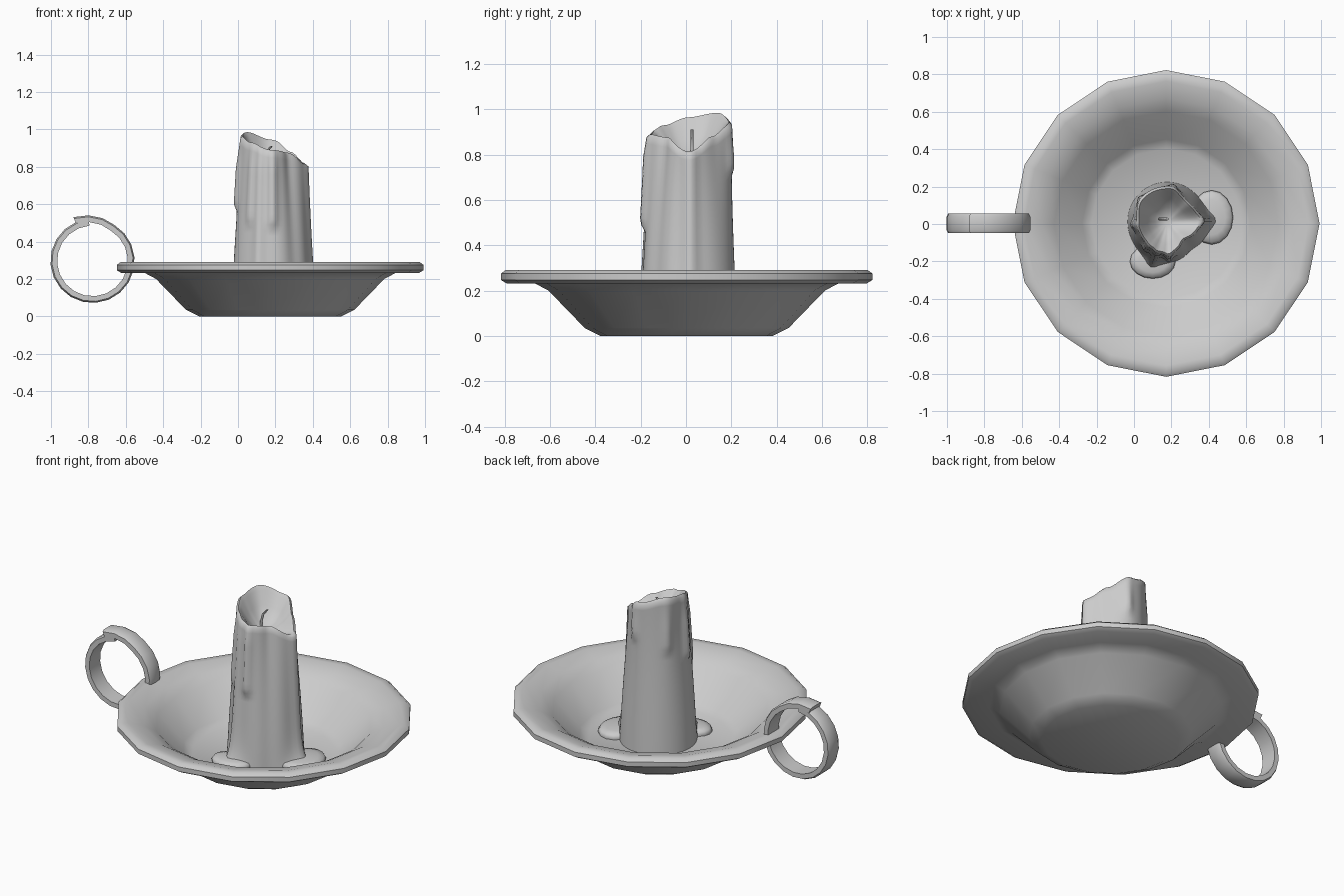
import bpy, bmesh
from math import sin, cos, pi, radians, exp, hypot

if "Cube" in bpy.data.objects:
    bpy.data.objects.remove(bpy.data.objects["Cube"])

def loft(name, rings, angle=40):
    """Skin a list of closed point rings and cap both ends."""
    bm = bmesh.new()
    vs = [[bm.verts.new(p) for p in r] for r in rings]
    n = len(vs[0])
    for a, b in zip(vs, vs[1:]):
        for i in range(n):
            j = (i + 1) % n
            bm.faces.new((a[i], a[j], b[j], b[i]))
    bm.faces.new(vs[0][::-1])
    bm.faces.new(vs[-1])
    bmesh.ops.recalc_face_normals(bm, faces=bm.faces)
    me = bpy.data.meshes.new(name)
    bm.to_mesh(me)
    bm.free()
    ob = bpy.data.objects.new(name, me)
    bpy.context.collection.objects.link(ob)
    bpy.ops.object.select_all(action='DESELECT')
    ob.select_set(True)
    bpy.context.view_layer.objects.active = ob
    bpy.ops.object.shade_smooth_by_angle(angle=radians(angle))
    return ob

def ellipse(cx, cy, rx, ry, z, n):
    return [(cx + rx * cos(2 * pi * i / n), cy + ry * sin(2 * pi * i / n), z) for i in range(n)]

# Dish: 16-sided turned profile, underside then rim then inside
dish_profile = [(.38, 0), (.45, .035), (.61, .2), (.67, .232), (.795, .232), (.82, .247),
                (.82, .275), (.8, .29), (.76, .29), (.67, .265), (.6, .225), (.45, .075), (.4, .045)]
loft("dish", [ellipse(.172, .003, r, r, z, 16) for r, z in dish_profile])

# Handle: flat strip curled into a ring, outer end lifting off as a tip
section = [(-.052, -.018), (.052, -.018), (.052, .01), (.036, .018), (-.036, .018), (-.052, .01)]
rings = []
for k in range(22):
    a = radians(95 + 360 * k / 20)
    lift = .012 * max(0, k - 18)
    rings.append([(-.778 + (.207 + lift + d) * cos(a), .003 + w, .297 + (.207 + lift * .8 + d) * sin(a))
                  for w, d in section])
loft("ring_handle", rings)

# Candle body: rim height and rim radius vary every 45 degrees
CX, CY, FLOOR = .178, .012, .04
rim_z = [.815, .88, .945, .985, .965, .93, .89, .875]
rim_r = [.175, .15, .19, .19, .163, .16, .17, .14]

def around(table, a):
    f = (a / (pi / 4)) % 8
    i = int(f)
    t = f - i
    t = t * t * (3 - 2 * t)
    return table[i] * (1 - t) + table[(i + 1) % 8] * t

# Wax runs: angle, width, depth, lowest z
runs = [(2, 9, .022, -1), (250, 8, .02, -1), (272, 7, .028, .48), (185, 9, .02, .58),
        (232, 7, .016, .5), (80, 8, .018, .72), (140, 8, .014, .66), (310, 14, -.014, -1)]

def body_radius(a, z):
    t = (z - FLOOR) / .9
    r = (.212 - .03 * t) * (1 - t ** 2) + around(rim_r, a) * t ** 2
    for ang, width, depth, low in runs:
        d = (a - radians(ang) + pi) % (2 * pi) - pi
        fade = min(1, max(0, (z - low) / .04 + .5))
        r += depth * fade * exp(-(d / radians(width)) ** 2) * (1 if depth < 0 else min(1, (.99 - z) * 5))
    # flare at the foot toward the two puddles
    for ang in (0, 250):
        d = (a - radians(ang) + pi) % (2 * pi) - pi
        r += .05 * exp(-(d / .35) ** 2) * exp(-(z - FLOOR) / .07)
    return r

N = 72
angles = [2 * pi * i / N for i in range(N)]
rings = []
for k in range(29):
    ring = []
    for a in angles:
        z = FLOOR + (around(rim_z, a) - .012 - FLOOR) * k / 28
        r = body_radius(a, z)
        ring.append((CX + r * cos(a), CY + r * sin(a), z))
    rings.append(ring)
# melted hollow inside the rim
for scale, drop in ((.93, 0), (.84, .12), (.65, .5), (.4, .82), (.15, 1)):
    ring = []
    for a in angles:
        top = around(rim_z, a)
        r = body_radius(a, top) * scale
        ring.append((CX + r * cos(a), CY + r * sin(a), top + (.79 - top) * drop))
    rings.append(ring)
loft("candle", rings, 60)

# Wax puddles on the dish floor
for name, cx, cy, rx, ry in (("puddle_right", .415, .035, .115, .145), ("puddle_front", .1, -.2, .122, .092)):
    loft(name, [ellipse(cx, cy, rx * s, ry * s, z, 16)
                for s, z in ((.96, .035), (1, .055), (.92, .072), (.65, .08), (.3, .085))], 60)

# Wick: thin bent strand
path = [(.135, .77), (.138, .83), (.15, .875), (.178, .91)]
loft("wick", [ellipse(x, .027, .007, .007, z, 8) for x, z in path], 50)
